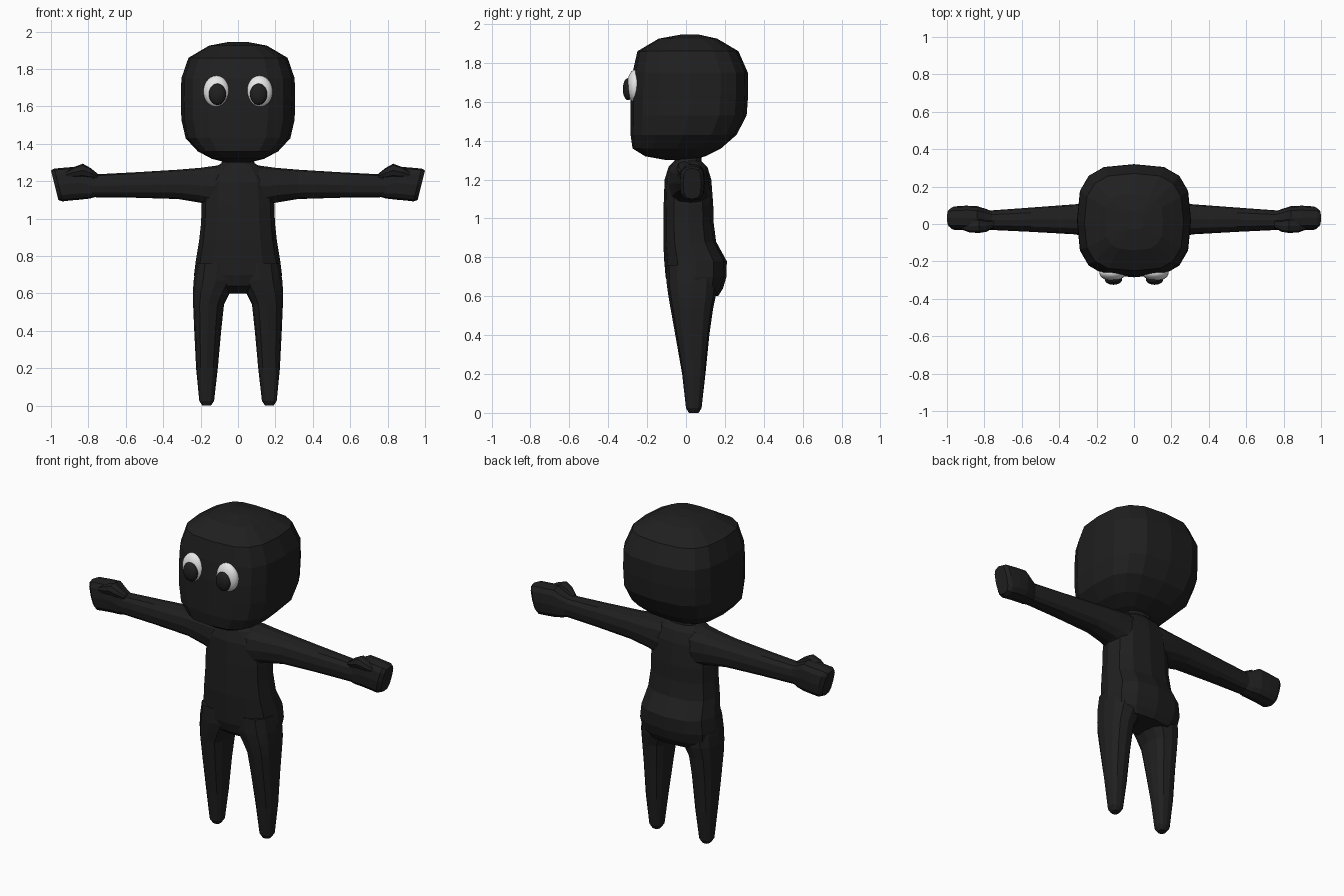
import bpy, bmesh, math
from mathutils import Vector

if "Cube" in bpy.data.objects:
    bpy.data.objects.remove(bpy.data.objects["Cube"], do_unlink=True)


def material(name, value):
    mat = bpy.data.materials.new(name)
    mat.use_nodes = True
    colour = (value, value, value, 1)
    mat.diffuse_color = colour
    bsdf = next(n for n in mat.node_tree.nodes if n.type == 'BSDF_PRINCIPLED')
    bsdf.inputs["Base Color"].default_value = colour
    bsdf.inputs["Roughness"].default_value = 0.8
    return mat


BLACK = material("soft black", 0.014)
WHITE = material("eye white", 0.8)


def finish(bm, name, mat, smooth=False):
    bmesh.ops.recalc_face_normals(bm, faces=bm.faces)
    for face in bm.faces:
        face.smooth = smooth
    mesh = bpy.data.meshes.new(name)
    bm.to_mesh(mesh)
    bm.free()
    mesh.materials.append(mat)
    obj = bpy.data.objects.new(name, mesh)
    bpy.context.collection.objects.link(obj)
    return obj


def power(c, p):
    return math.copysign(abs(c) ** (2 / p), c)


def loft(name, rings, axis='z', sides=12, square=2.5, side=1, slant=0):
    """Rings are (position, u low, u high, v low, v high); slant leans the far ring."""
    bm = bmesh.new()
    loops = []
    for i, (t, u0, u1, v0, v1) in enumerate(rings):
        loop = []
        for k in range(sides):
            a = math.tau * k / sides
            u = (u0 + u1) / 2 + (u1 - u0) / 2 * power(math.cos(a), square)
            dv = (v1 - v0) / 2 * power(math.sin(a), square)
            v = (v0 + v1) / 2 + dv
            lean = slant * dv if i >= len(rings) - 2 else 0
            co = (u, v, t) if axis == 'z' else (t + lean, u, v)
            loop.append(bm.verts.new((co[0] * side, co[1], co[2])))
        loops.append(loop)
    for a, b in zip(loops, loops[1:]):
        for k in range(sides):
            j = (k + 1) % sides
            bm.faces.new((a[k], a[j], b[j], b[k]))
    bm.faces.new(loops[0])
    bm.faces.new(loops[-1])
    return finish(bm, name, BLACK)


def ball(name, centre, radii, mat):
    bm = bmesh.new()
    bmesh.ops.create_uvsphere(bm, u_segments=24, v_segments=14, radius=1)
    for v in bm.verts:
        v.co = Vector(centre) + Vector(r * c for r, c in zip(radii, v.co))
    return finish(bm, name, mat, True)


# Head: a rounded block, fuller at the lower front
head = [(1.30, .06, -.10, .03), (1.32, .14, -.21, .10), (1.36, .215, -.275, .18),
        (1.43, .28, -.285, .26), (1.53, .303, -.285, .312), (1.64, .305, -.285, .32),
        (1.75, .303, -.275, .318), (1.86, .265, -.25, .27), (1.925, .155, -.14, .16),
        (1.945, .05, -.03, .07)]
loft("head", [(z, -x, x, f, b) for z, x, f, b in head], sides=16, square=3)

# Torso with neck, shoulders and protruding seat
torso = [(1.34, .07, -.05, .08), (1.295, .09, -.06, .08), (1.265, .14, -.09, .11),
         (1.20, .18, -.11, .13), (1.07, .195, -.115, .14), (0.98, .197, -.117, .142),
         (0.88, .208, -.117, .155), (0.78, .225, -.112, .21), (0.70, .235, -.105, .208),
         (0.64, .225, -.085, .19), (0.60, .19, -.03, .165)]
loft("torso", [(z, -x, x, f, b) for z, x, f, b in torso])

for label, s in (("left", 1), ("right", -1)):
    # Tapered leg with a rounded foot end
    loft(label + "_leg",
         [(0, .145, .19, .015, .065), (.025, .128, .207, 0, .08),
          (.20, .108, .224, -.02, .10), (.40, .09, .234, -.055, .12),
          (.54, .075, .24, -.08, .14), (.61, .04, .241, -.092, .155),
          (.67, 0, .237, -.10, .16), (.76, 0, .222, -.10, .15)], side=s)
    # Arm
    loft(label + "_arm",
         [(0, -.09, .11, 1.06, 1.29), (.12, -.09, .12, 1.06, 1.283),
          (.20, -.075, .115, 1.085, 1.272), (.32, -.055, .105, 1.105, 1.262),
          (.55, -.042, .088, 1.112, 1.248), (.80, -.03, .07, 1.115, 1.235)],
         axis='x', side=s)
    # Fist with a leaning end
    loft(label + "_hand",
         [(.75, -.025, .065, 1.12, 1.232), (.79, -.03, .08, 1.108, 1.25),
          (.84, -.03, .096, 1.102, 1.28), (.90, -.032, .098, 1.097, 1.275),
          (.96, -.032, .094, 1.092, 1.268), (.98, -.015, .078, 1.10, 1.258)],
         axis='x', square=3, side=s, slant=.25)
    # Thumb resting on the upper front of the fist
    loft(label + "_thumb",
         [(.75, -.02, .02, 1.215, 1.24), (.79, -.042, .02, 1.218, 1.272),
          (.83, -.048, .03, 1.222, 1.294), (.88, -.045, .02, 1.22, 1.275),
          (.92, -.03, .01, 1.22, 1.25)], axis='x', sides=8, side=s)
    # Eye and pupil
    ball(label + "_eye", (.115 * s, -.262, 1.68), (.07, .042, .085), WHITE)
    ball(label + "_pupil", (.11 * s, -.298, 1.665), (.046, .027, .057), BLACK)
